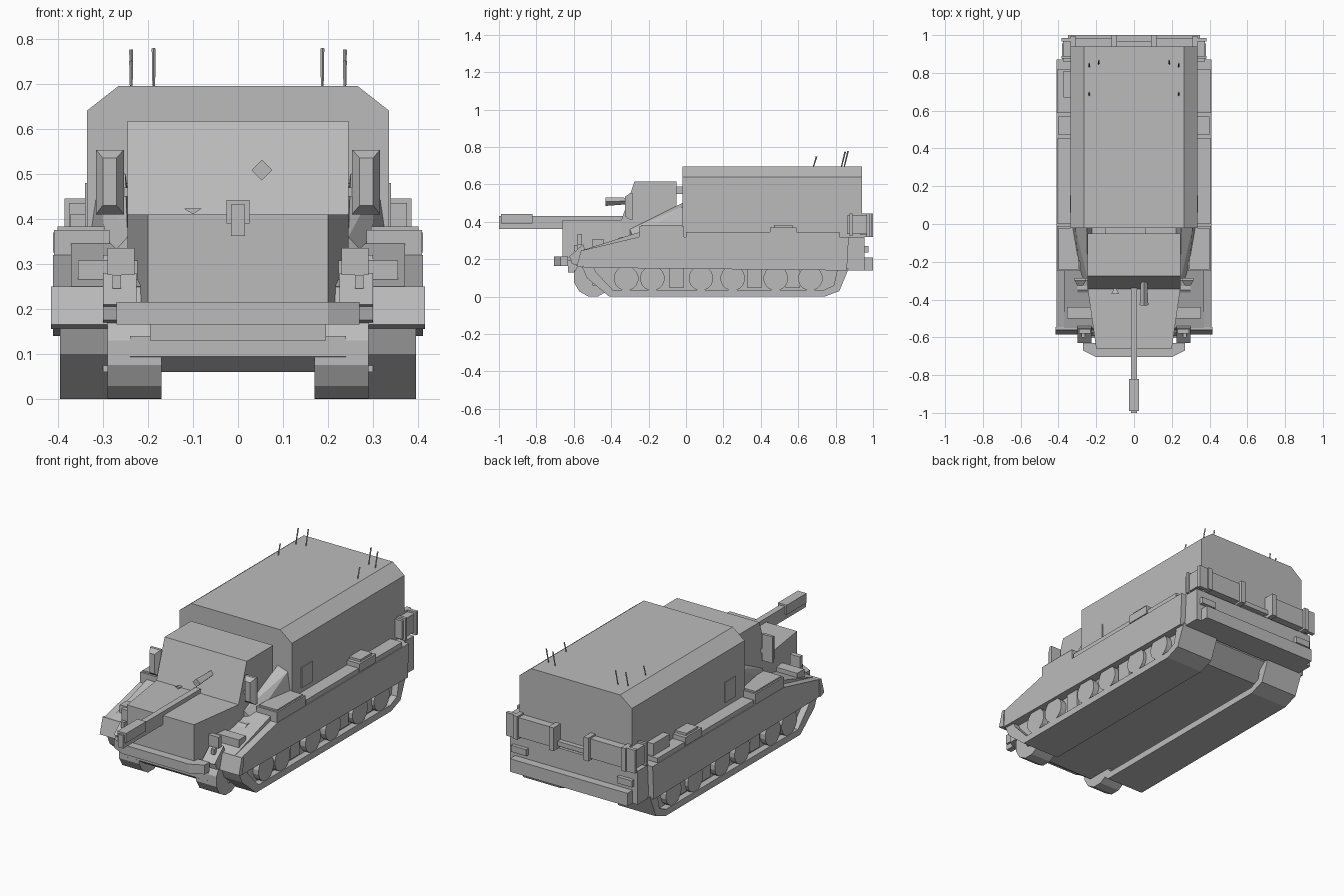
import bpy, bmesh, math
from mathutils import Matrix, Vector

if "Cube" in bpy.data.objects:
    bpy.data.objects.remove(bpy.data.objects["Cube"])

mat = bpy.data.materials.new("plain grey")
mat.diffuse_color = (0.5, 0.5, 0.5, 1)
mat.use_nodes = True
mat.node_tree.nodes["Principled BSDF"].inputs["Base Color"].default_value = mat.diffuse_color


def solids(name, point_sets, mirror=False):
    """One object from several convex solids, optionally mirrored over x."""
    bm = bmesh.new()
    for pts in point_sets:
        for s in ((1, -1) if mirror else (1,)):
            part = bmesh.new()
            vs = [part.verts.new((p[0] * s, p[1], p[2])) for p in pts]
            r = bmesh.ops.convex_hull(part, input=vs)
            loose = [v for v in part.verts if not v.link_faces]
            bmesh.ops.delete(part, geom=loose, context='VERTS')
            bmesh.ops.dissolve_limit(part, angle_limit=0.01, verts=part.verts[:], edges=part.edges[:])
            bmesh.ops.recalc_face_normals(part, faces=part.faces[:])
            tmp = bpy.data.meshes.new("tmp")
            part.to_mesh(tmp)
            part.free()
            bm.from_mesh(tmp)
            bpy.data.meshes.remove(tmp)
    me = bpy.data.meshes.new(name)
    bm.to_mesh(me)
    bm.free()
    me.materials.append(mat)
    ob = bpy.data.objects.new(name, me)
    bpy.context.collection.objects.link(ob)
    return ob


def box(x0, x1, y0, y1, z0, z1):
    return [(x, y, z) for x in (x0, x1) for y in (y0, y1) for z in (z0, z1)]


def prism(profile, x0, x1):
    return [(x, y, z) for x in (x0, x1) for y, z in profile]


def disc(y, z, r, x0, x1, n=16):
    return prism([(y + r * math.cos((i + .5) * math.tau / n),
                   z + r * math.sin((i + .5) * math.tau / n)) for i in range(n)], x0, x1)


def rod(a, b, ra, rb, n=4):
    a, b = Vector(a), Vector(b)
    q = (b - a).to_track_quat('Z', 'Y')
    return [tuple(c + q @ Vector((r * math.cos(i * math.tau / n), r * math.sin(i * math.tau / n), 0)))
            for c, r in ((a, ra), (b, rb)) for i in range(n)]


# Rear superstructure with chamfered roof edges
section = [(.335, .30), (.335, .64), (.265, .695)]
solids("rear_superstructure", [[(x * s, y, z) for x, z in section for s in (1, -1) for y in (-.02, .94)]])
solids("side_panel", [box(.335, .339, .06, .15, .37, .48)], True)

# Cab with sloping windscreen face
solids("cab", [prism([(-.345, .41), (-.275, .617), (-.05, .617), (-.05, .30), (-.345, .30)], -.245, .245)])
solids("cab_rear_link", [box(-.15, .06, -.06, -.01, .55, .59)])

# Nose tapering to the front
solids("nose", [[(x * s, y, z) for x, y in ((.245, -.345), (.20, -.66)) for z in (.19, .41) for s in (1, -1)]])
solids("lower_nose", [box(-.195, .195, -.63, -.4, .13, .2),
                      prism([(-.60, .14), (-.60, .095), (-.55, .06), (-.3, .06), (-.3, .14)], -.24, .24)])

# Side wedges between cab and superstructure
solids("cab_wedge", [[(.24, -.30, .31), (.29, -.28, .31), (.315, -.12, .31), (.335, -.02, .31), (.22, -.02, .31),
                      (.245, -.14, .41), (.245, -.30, .36), (.245, -.07, .46), (.25, -.02, .50), (.31, -.02, .48)]], True)

# Hull: sponsons, belly and sloping front fenders
solids("sponson", [prism([(-.56, .19), (-.545, .155), (.86, .14), (.87, .32), (-.25, .32), (-.545, .25)], .20, .41)], True)
solids("fender_deck", [prism([(-.55, .25), (-.25, .345), (-.16, .345), (-.16, .30), (-.50, .24)], .21, .37)], True)
solids("fender_shelf", [box(.33, .405, 0, .82, .32, .345)], True)
solids("hull", [prism([(-.5, .06), (.74, .06), (.84, .14), (.87, .32), (-.35, .32), (-.5, .2)], -.30, .30)])
solids("rear_hull", [box(-.38, .38, .85, .955, .14, .32)])
solids("fender_lip", [prism([(-.585, .165), (-.55, .155), (-.545, .25), (-.56, .25)], .29, .415)], True)

# Tracks: band around the running gear, inner plate and road wheels
outer = [(-.56, .17), (-.53, .10), (-.41, 0), (.74, 0), (.82, .03), (.87, .15)]
inner = [(-.50, .17), (-.48, .13), (-.39, .035), (.735, .035), (.79, .06), (.81, .15)]
solids("track", [prism([outer[i], outer[i + 1], inner[i + 1], inner[i]], .17, .395)
                 for i in range(len(outer) - 1)], True)
solids("track_inner_plate", [prism(inner, .28, .36)], True)
solids("road_wheels", [disc(y, .098, .066, .33, .392)
                       for y in (-.32, -.18, .08, .25, .48, .665)], True)
solids("wheel_spacers", [box(.33, .375, y - .04, y + .04, .05, .15) for y in (-.05, .365, .57)], True)
solids("front_sprocket", [disc(-.497, .103, .105, .17, .29, 12)], True)

# Front bumper
solids("front_bumper", [[(x * s, y, z) for x, y in ((.27, -.63), (.27, -.67), (.20, -.705))
                         for z in (.165, .215) for s in (1, -1)]])

# Gun barrel with muzzle block and small coaxial gun
solids("gun_barrel", [box(-.016, .016, -1.0, -.34, .362, .432)])
solids("gun_muzzle", [box(-.026, .026, -.99, -.82, .39, .442)])
solids("coaxial_gun", [rod((.053, -.43, .508), (.053, -.29, .512), .023, .016)])
solids("nose_vent", [[(-.12, -.37, .423), (-.08, -.37, .423), (-.10, -.37, .41), (-.10, -.33, .415)]])

# Mirrors: bevelled plates beside the cab
solids("mirrors", [[(.27, -.325, .43), (.30, -.325, .43), (.27, -.325, .535), (.30, -.325, .535)]
                   + box(.253, .315, -.30, -.285, .41, .553),
                   box(.24, .28, -.30, -.285, .45, .47)], True)

# Headlights and brackets on the front fenders
solids("headlights", [box(.23, .29, -.58, -.555, .275, .335),
                      box(.22, .355, -.50, -.44, .265, .308),
                      box(.26, .278, -.60, -.58, .245, .275)], True)
solids("headlight_brackets", [prism([(-.63, .21), (-.60, .20), (-.54, .25), (-.55, .28)], .225, .30),
                              prism([(-.61, .175), (-.53, .16), (-.53, .25), (-.62, .215)], .245, .30)], True)

# Stowage boxes along the fenders
solids("stowage_boxes", [box(.285, .408, -.25, -.01, .32, .375), box(.295, .40, -.24, -.02, .33, .383),
                         box(.33, .41, .45, .59, .325, .37), box(.335, .40, .47, .57, .33, .382)], True)
solids("left_stowage_box", [box(-.372, -.33, .67, .81, .33, .41)])

# Rear stowage racks with straps, rear bumper and step blocks
solids("rear_racks", [box(.11, .36, .93, .982, .33, .435), box(.33, .375, .86, .98, .335, .435)], True)
solids("rear_rack_straps", [box(.09, .118, .93, 1.0, .32, .445), box(.31, .335, .93, .995, .32, .445),
                            box(.33, .385, .875, .89, .325, .445), box(.33, .385, .965, .985, .32, .445)], True)
solids("rear_rack_rail", [box(-.10, .10, .94, .965, .335, .36)])
solids("rear_bumper", [box(-.35, .35, .945, 1.0, .14, .21)])
solids("rear_steps", [box(.27, .36, .945, .975, .235, .27)], True)

# Antennas on the roof
solids("antennas", [rod((x, y, .69), (x, y + .012 + (top - .70) * .12, top), .003, .0045)
                    for x, y, top in ((.237, .68, .75), (.237, .83, .775), (.187, .845, .778))], True)
